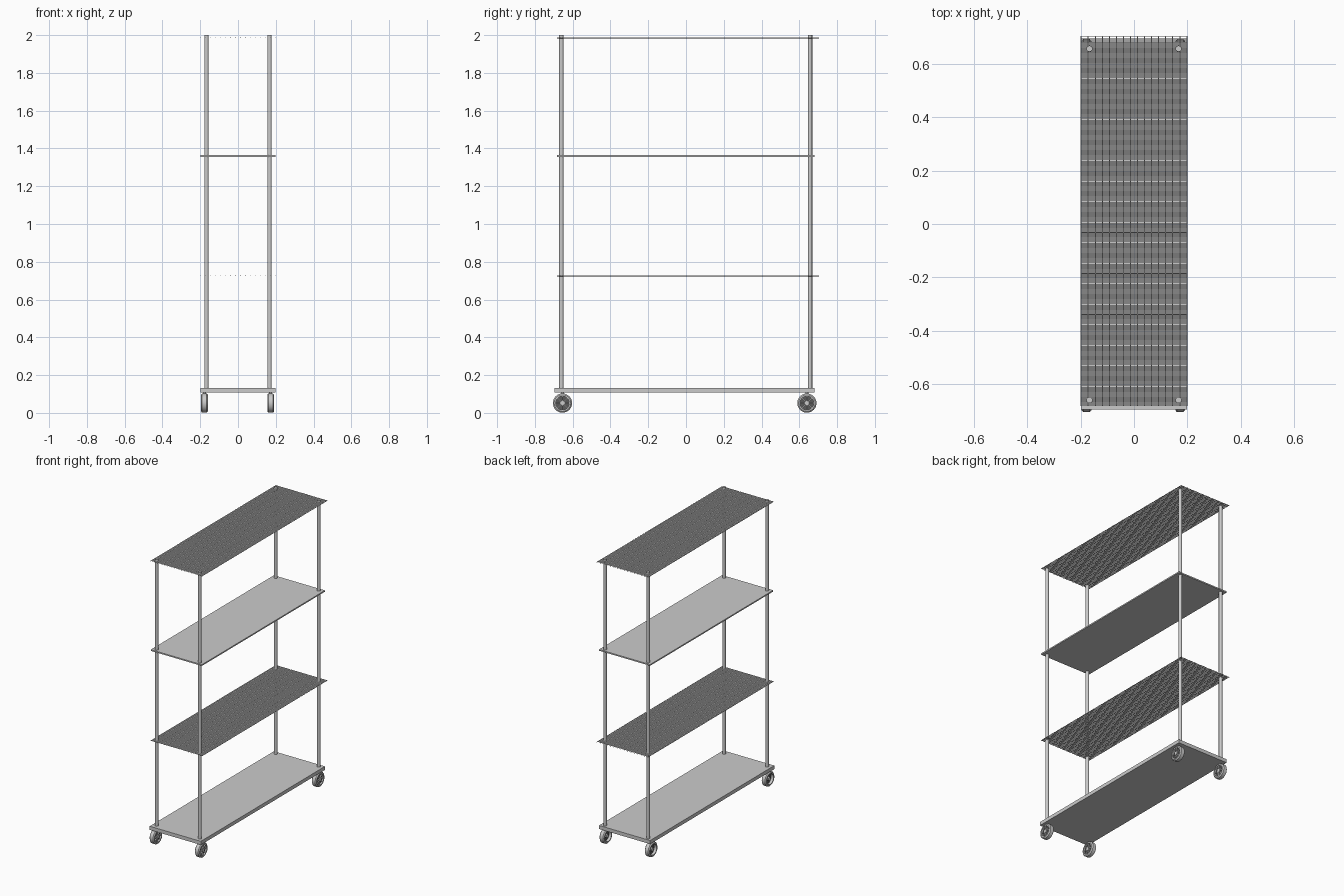
import bpy, bmesh, math
from mathutils import Matrix, Vector

cube = bpy.data.objects.get("Cube")
if cube:
    bpy.data.objects.remove(cube, do_unlink=True)


def material(name, rgb):
    m = bpy.data.materials.new(name)
    m.use_nodes = True
    m.diffuse_color = (*rgb, 1)
    m.node_tree.nodes["Principled BSDF"].inputs["Base Color"].default_value = (*rgb, 1)
    return m


STEEL = material("steel_grey", (0.6, 0.6, 0.6))
DARK = material("dark_grey", (0.1, 0.1, 0.1))


def finish(name, bm, mat=STEEL, smooth=False):
    bmesh.ops.recalc_face_normals(bm, faces=bm.faces)
    mesh = bpy.data.meshes.new(name)
    bm.to_mesh(mesh)
    bm.free()
    mesh.materials.append(mat)
    ob = bpy.data.objects.new(name, mesh)
    bpy.context.collection.objects.link(ob)
    if smooth:
        bpy.ops.object.select_all(action='DESELECT')
        ob.select_set(True)
        bpy.context.view_layer.objects.active = ob
        bpy.ops.object.shade_smooth_by_angle(angle=math.radians(40))
    return ob


def rod(bm, a, b, radius, sides):
    """Capped round bar between two points."""
    a, b = Vector(a), Vector(b)
    turn = (b - a).to_track_quat('Z', 'Y').to_matrix().to_4x4()
    bmesh.ops.create_cone(bm, cap_ends=True, segments=sides, radius1=radius, radius2=radius,
                          depth=(b - a).length, matrix=Matrix.Translation((a + b) / 2) @ turn)


def box(bm, lo, hi):
    lo, hi = Vector(lo), Vector(hi)
    bmesh.ops.create_cube(bm, size=1, matrix=Matrix.Translation((lo + hi) / 2)
                          @ Matrix.Diagonal((*(hi - lo), 1)))


def lathe(bm, profile, steps=32):
    """Closed (x, radius) profile spun around the x axis."""
    rings = [[bm.verts.new((x, r * math.cos(t), r * math.sin(t))) for x, r in profile]
             for t in (2 * math.pi * i / steps for i in range(steps))]
    n = len(profile)
    for i in range(steps):
        p, q = rings[i], rings[(i + 1) % steps]
        for j in range(n):
            k = (j + 1) % n
            bm.faces.new((p[j], p[k], q[k], q[j]))


# Solid base deck and middle shelf
for name, lo, hi in (("base_deck", (-0.198, -0.695, 0.107), (0.198, 0.68, 0.132)),
                     ("solid_shelf", (-0.198, -0.683, 1.356), (0.198, 0.68, 1.365))):
    bm = bmesh.new()
    box(bm, lo, hi)
    finish(name, bm)

# Four corner posts
for side, x in (("right", -0.167), ("left", 0.167)):
    for end, y in (("front", -0.66), ("back", 0.657)):
        bm = bmesh.new()
        rod(bm, (x, y, 0.13), (x, y, 2.0), 0.0115, 20)
        finish(f"{end}_{side}_post", bm, smooth=True)

# Wire shelves: a few long wires under many fine cross wires
LONG, CROSS = 16, 352
for name, z in (("lower_wire_shelf", 0.725), ("top_wire_shelf", 1.985)):
    bm = bmesh.new()
    for i in range(LONG):
        x = -0.198 + 0.396 * i / (LONG - 1)
        rod(bm, (x, -0.683, z), (x, 0.705, z), 0.0019, 8)
    for i in range(CROSS):
        y = -0.682 + 1.383 * i / (CROSS - 1)
        rod(bm, (-0.199, y, z + 0.0022), (0.199, y, z + 0.0022), 0.0011, 6)
    finish(name, bm)

# Caster wheels: rounded tyre, spoked face on the left side, dark web behind it
TYRE = [(-0.018, 0.036), (-0.018, 0.044), (-0.012, 0.051), (0.012, 0.051),
        (0.018, 0.044), (0.018, 0.036)]
for side, cx in (("right", -0.178), ("left", 0.173)):
    for end, cy in (("front", -0.654), ("back", 0.64)):
        place = Matrix.Translation((cx, cy, 0.052))
        label = f"{end}_{side}_wheel"
        bm = bmesh.new()
        lathe(bm, TYRE)
        finish(label + "_tyre", bm, smooth=True).matrix_world = place

        bm = bmesh.new()
        rod(bm, (-0.012, 0, 0), (0.017, 0, 0), 0.013, 20)
        for i in range(8):
            before = set(bm.verts)
            box(bm, (0.006, 0.01, -0.003), (0.014, 0.038, 0.003))
            bmesh.ops.rotate(bm, verts=[v for v in bm.verts if v not in before],
                             matrix=Matrix.Rotation(math.tau * i / 8, 3, 'X'))
        finish(label + "_spokes", bm, smooth=True).matrix_world = place

        bm = bmesh.new()
        rod(bm, (0.001, 0, 0), (0.006, 0, 0), 0.038, 32)
        finish(label + "_web", bm, DARK).matrix_world = place

        # Short stem joining the wheel to the deck
        bm = bmesh.new()
        rod(bm, (cx, cy, 0.1), (cx, cy, 0.11), 0.008, 12)
        finish(f"{end}_{side}_stem", bm, smooth=True)
